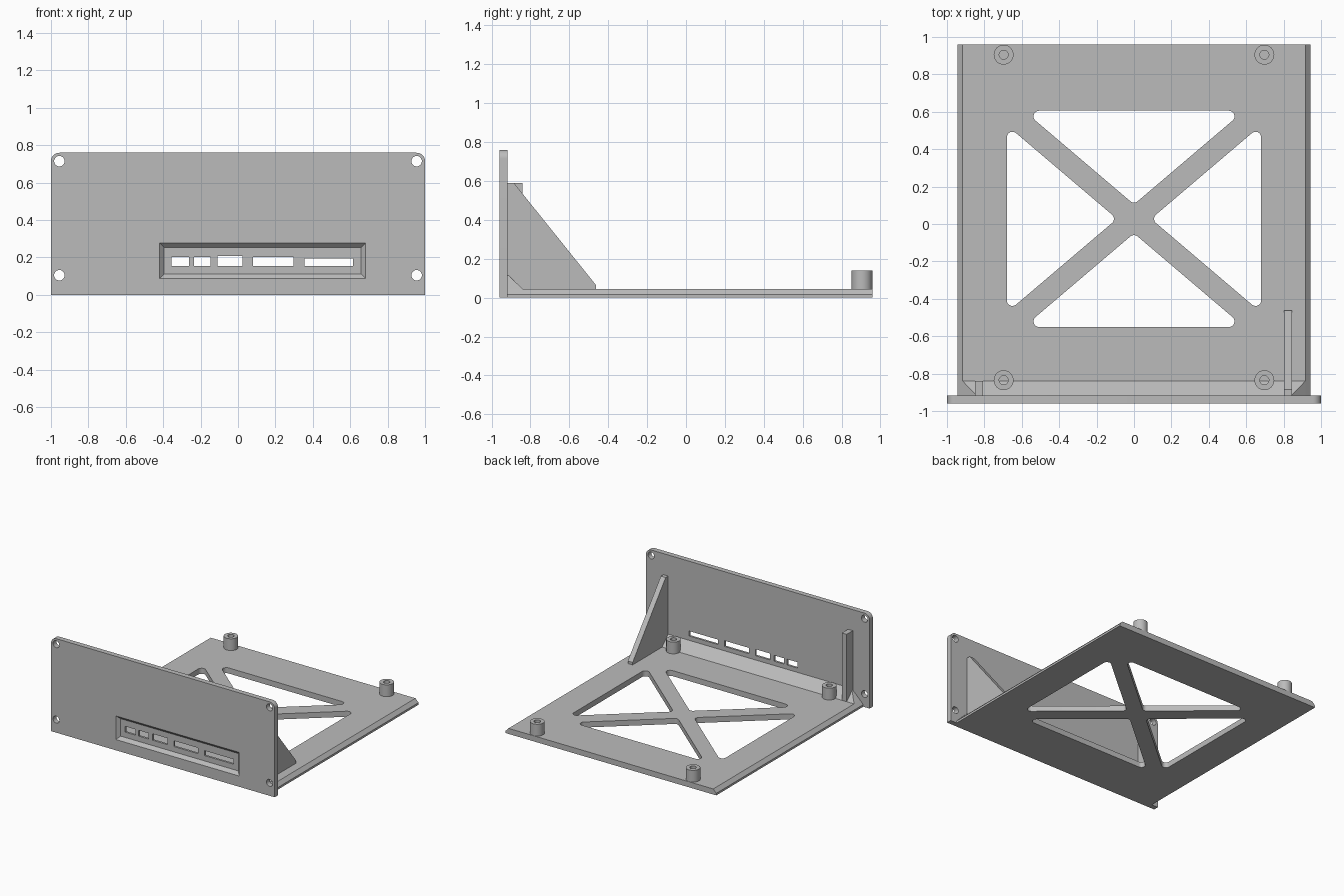
import bpy, bmesh
from math import pi, sin, cos
from mathutils import Vector

if "Cube" in bpy.data.objects:
    bpy.data.objects.remove(bpy.data.objects["Cube"], do_unlink=True)

grey = bpy.data.materials.new("plain grey")
grey.use_nodes = True
grey.diffuse_color = (0.5, 0.5, 0.5, 1)
grey.node_tree.nodes["Principled BSDF"].inputs["Base Color"].default_value = grey.diffuse_color


def loft(name, ring_a, ring_b):
    """Solid between two matching rings of 3D points."""
    bm = bmesh.new()
    a = [bm.verts.new(p) for p in ring_a]
    b = [bm.verts.new(p) for p in ring_b]
    bm.faces.new(a)
    bm.faces.new(b)
    for i in range(len(a)):
        j = (i + 1) % len(a)
        bm.faces.new((a[i], a[j], b[j], b[i]))
    bmesh.ops.recalc_face_normals(bm, faces=bm.faces)
    mesh = bpy.data.meshes.new(name)
    bm.to_mesh(mesh)
    bm.free()
    mesh.materials.append(grey)
    obj = bpy.data.objects.new(name, mesh)
    bpy.context.collection.objects.link(obj)
    return obj


def prism(name, points, axis, lo, hi):
    """Flat outline extruded along one axis."""
    place = {"x": lambda p, h: (h, p[0], p[1]),
             "y": lambda p, h: (p[0], h, p[1]),
             "z": lambda p, h: (p[0], p[1], h)}[axis]
    return loft(name, [place(p, lo) for p in points], [place(p, hi) for p in points])


def rect(x0, x1, y0, y1):
    return [(x0, y0), (x1, y0), (x1, y1), (x0, y1)]


def circle(cx, cy, r, n=32):
    return [(cx + r * cos(2 * pi * i / n), cy + r * sin(2 * pi * i / n)) for i in range(n)]


def rounded(points, radii, steps=8):
    """Outline with arcs of the given radius at each corner."""
    out = []
    pts = [Vector(p) for p in points]
    for i, p in enumerate(pts):
        r = radii[i]
        if r == 0:
            out.append(tuple(p))
            continue
        u = (pts[i - 1] - p).normalized()
        v = (pts[(i + 1) % len(pts)] - p).normalized()
        half = u.angle(v) / 2
        centre = p + (u + v).normalized() * (r / sin(half))
        start = p + u * (r * cos(half) / sin(half)) - centre
        end = p + v * (r * cos(half) / sin(half)) - centre
        for k in range(steps + 1):
            t = k / steps
            d = (start * sin((1 - t) * (pi - 2 * half)) + end * sin(t * (pi - 2 * half)))
            out.append(tuple(centre + d.normalized() * r))
    return out


def cut(target, cutter):
    cutter.hide_render = True
    mod = target.modifiers.new("cut", "BOOLEAN")
    mod.operation = "DIFFERENCE"
    mod.solver = "EXACT"
    mod.object = cutter
    bpy.context.view_layer.objects.active = target
    bpy.ops.object.modifier_apply(modifier=mod.name)
    bpy.data.objects.remove(cutter, do_unlink=True)


def smooth(obj):
    bpy.ops.object.select_all(action="DESELECT")
    obj.select_set(True)
    bpy.context.view_layer.objects.active = obj
    bpy.ops.object.shade_smooth_by_angle(angle=0.5)


FRONT, BACK, TOP, REAR = -0.96, -0.918, 0.045, 0.96

# Front panel with rounded top corners and screw holes
panel = prism("front_panel", rounded(rect(-1, 1, 0, 0.76), (0, 0, 0.045, 0.045)), "y", FRONT, BACK)
for x in (-0.955, 0.955):
    for z in (0.105, 0.715):
        cut(panel, prism("screw_hole", circle(x, z, 0.028), "y", -1.1, -0.8))

# Bevelled recess, tapering inwards
def recess_ring(y, grow):
    return [(x, y, z) for x, z in rect(-0.395 - grow, 0.658 + grow, 0.112 - grow, 0.253 + grow)]

cut(panel, loft("recess", recess_ring(-0.985, 0.05), recess_ring(-0.935, 0)))

# Port slots
for x0, x1, z0, z1 in ((-0.355, -0.262, 0.155, 0.202), (-0.236, -0.146, 0.155, 0.202),
                       (-0.11, 0.023, 0.155, 0.207), (0.08, 0.298, 0.155, 0.202),
                       (0.355, 0.615, 0.155, 0.195)):
    cut(panel, prism("port_slot", rect(x0, x1, z0, z1), "y", -1.1, -0.8))
smooth(panel)

# Base plate with bevelled long sides
base = prism("base_plate", [(-0.943, 0), (0.943, 0), (0.943, 0.017), (0.916, TOP),
                            (-0.916, TOP), (-0.943, 0.017)], "y", BACK, REAR)

# Four triangular openings that leave a cross brace
mid, w, h = 0.0275, 0.68, 0.578
gap_y = 0.0775
gap_x = gap_y * w / h
for s in (-1, 1):
    ex, ey = w - gap_x, h - gap_y
    for tri in ([(0, mid + s * gap_y), (ex, mid + s * h), (-ex, mid + s * h)],
                [(s * gap_x, mid), (s * w, mid + ey), (s * w, mid - ey)]):
        cut(base, prism("opening", rounded(tri, (0.03,) * 3), "z", -0.1, 0.2))
smooth(base)

# Sloped fillet between plate and panel, with mitred ends
def fillet_ring(s):
    return [(s * 0.916, BACK, TOP), (s * 0.916, -0.84, TOP), (s * 0.84, BACK, 0.12)]

loft("corner_fillet", fillet_ring(-1), fillet_ring(1))

# Support gusset on one side and upright post on the other
prism("side_gusset", [(BACK, TOP), (-0.463, TOP), (-0.463, 0.065), (-0.885, 0.59), (BACK, 0.59)],
      "x", 0.802, 0.845)
prism("upright_post", rect(-0.85, -0.807, BACK, -0.84), "z", TOP, 0.59)

# Standoffs with blind screw holes
for x in (-0.697, 0.697):
    for y in (-0.835, 0.905):
        post = prism("standoff", circle(x, y, 0.053), "z", TOP - 0.01, 0.14)
        cut(post, prism("standoff_hole", circle(x, y, 0.024), "z", TOP, 0.2))
        smooth(post)
